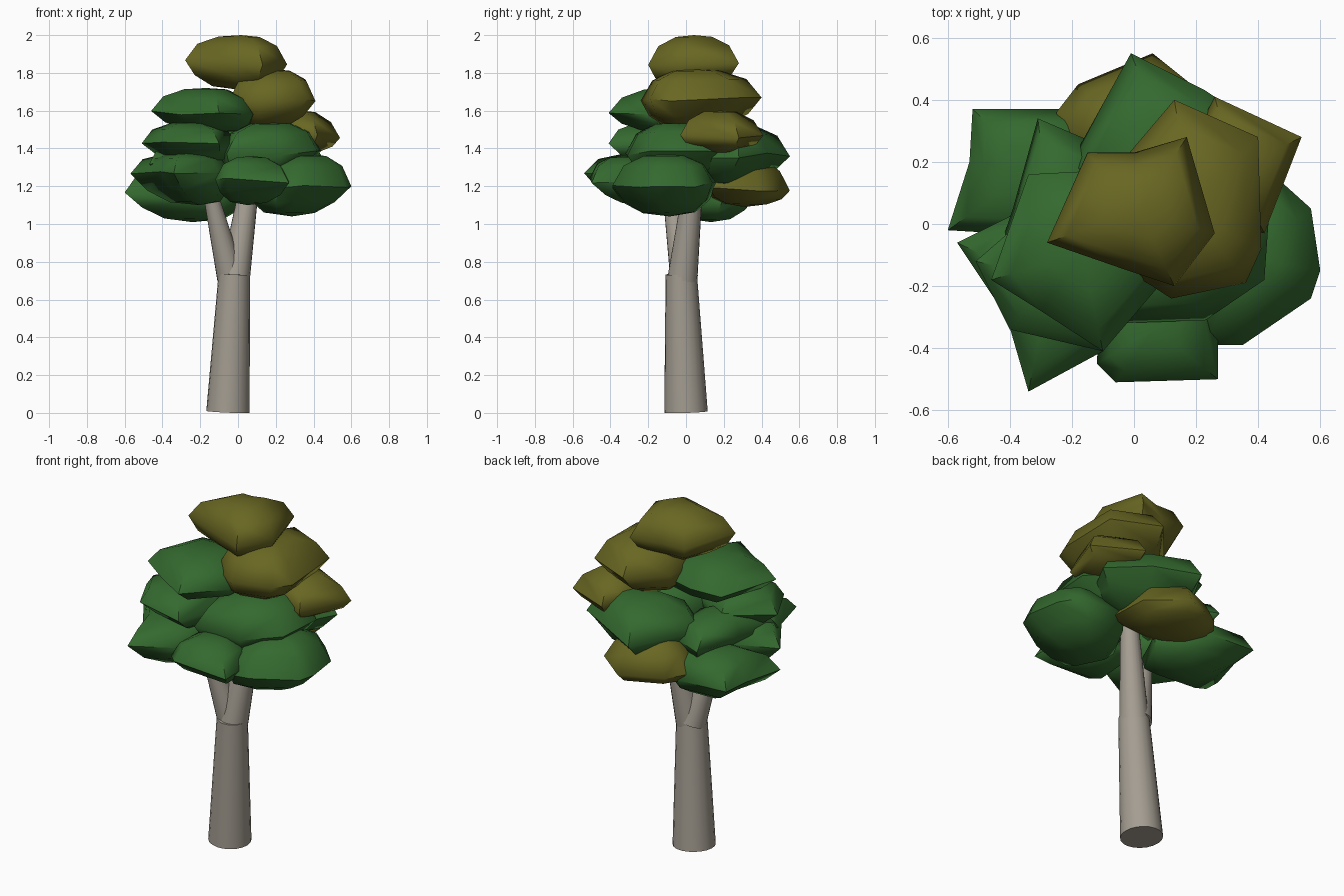
import bpy, bmesh, math, random
from mathutils import Vector

if "Cube" in bpy.data.objects:
    bpy.data.objects.remove(bpy.data.objects["Cube"], do_unlink=True)

rng = random.Random(4)


def make_material(name, rgb):
    mat = bpy.data.materials.new(name)
    mat.use_nodes = True
    colour = (*rgb, 1)
    mat.diffuse_color = colour
    mat.node_tree.nodes["Principled BSDF"].inputs["Base Color"].default_value = colour
    return mat


GREEN = make_material("leaf green", (0.034, 0.142, 0.028))
OLIVE = make_material("leaf olive", (0.14, 0.135, 0.016))
BARK = make_material("bark grey", (0.37, 0.337, 0.285))


def finish(bm, name, mat, angle):
    bmesh.ops.recalc_face_normals(bm, faces=bm.faces)
    mesh = bpy.data.meshes.new(name)
    bm.to_mesh(mesh)
    bm.free()
    obj = bpy.data.objects.new(name, mesh)
    bpy.context.collection.objects.link(obj)
    mesh.materials.append(mat)
    bpy.ops.object.select_all(action='DESELECT')
    obj.select_set(True)
    bpy.context.view_layer.objects.active = obj
    bpy.ops.object.shade_smooth_by_angle(angle=math.radians(angle))


def bridge(bm, lower, upper):
    count = len(lower)
    for i in range(count):
        j = (i + 1) % count
        bm.faces.new((lower[i], lower[j], upper[j], upper[i]))


def limb(name, start, end, r_start, r_end, sides=20):
    """Tapered round limb between two points."""
    bm = bmesh.new()
    start, end = Vector(start), Vector(end)
    axis = end - start
    turn = axis.to_track_quat('Z', 'Y')
    rings = []
    for centre, radius in ((start, r_start), (end, r_end)):
        ring = []
        for i in range(sides):
            a = math.tau * i / sides
            offset = Vector((math.cos(a), math.sin(a), 0)) * radius
            ring.append(bm.verts.new(centre + turn @ offset))
        rings.append(ring)
        bm.faces.new(ring)
    bridge(bm, *rings)
    finish(bm, name, BARK, 40)


def clump(name, mat, bottom, top, outline, rim=0.5, drift=0.25):
    """Leaf clump: an angular rim, a domed top, an underside drawn to the trunk."""
    bm = bmesh.new()
    points = [Vector((x, y, 0)) for x, y in outline]
    centre = sum(points, Vector()) / len(points)
    height = top - bottom
    wobble = [rng.uniform(-0.05, 0.05) for p in points]
    # Rings: (outline scale, height fraction)
    levels = ((0.5, 0.06), (0.82, rim * 0.48), (1, rim),
              (0.78, min(0.88, 0.5 + rim * 0.64)), (0.4, 0.97))
    rings = []
    for scale, level in levels:
        inward = centre * drift * max(0, 1 - level / rim)
        ring = []
        for p, w in zip(points, wobble):
            v = centre.lerp(p, scale) - inward
            v.z = bottom + height * (level + w * math.sin(math.pi * level))
            ring.append(bm.verts.new(v))
        rings.append(ring)
    for lower, upper in zip(rings, rings[1:]):
        bridge(bm, lower, upper)
    # Poles close the dome and the underside
    for ring, spot, z in ((rings[0], centre * (1 - drift), bottom), (rings[-1], centre, top)):
        pole = bm.verts.new((spot.x, spot.y, z))
        for i in range(len(ring)):
            bm.faces.new((ring[i], ring[(i + 1) % len(ring)], pole))
    finish(bm, name, mat, 60)


# Trunk and its two branches
limb("trunk", (-0.053, 0, 0.005), (-0.02, -0.025, 0.735), 0.115, 0.083)
limb("branch_left", (-0.018, -0.02, 0.7), (0.09, 0.06, 1.4), 0.08, 0.04)
limb("branch_right", (-0.037, -0.01, 0.715), (-0.155, -0.09, 1.2), 0.074, 0.036)

# Olive clumps, from the crown down
clump("crown_clump", OLIVE, 1.71, 2.0, [
    (-0.15, 0.23), (0, 0.23), (0.17, 0.28), (0.26, -0.03),
    (0.13, -0.2), (-0.02, -0.15), (-0.28, -0.06)])
clump("upper_left_clump", OLIVE, 1.5, 1.82, [
    (0.13, 0.4), (0.4, 0.28), (0.41, -0.08), (0.36, -0.19),
    (0.12, -0.24), (-0.05, -0.13), (-0.04, 0.2)])
clump("side_left_clump", OLIVE, 1.37, 1.6, [
    (0.54, 0.28), (0.42, -0.03), (0.24, 0), (0.15, 0.2), (0.26, 0.41)], rim=0.4, drift=0)
clump("low_back_clump", OLIVE, 1.09, 1.36, [
    (0.06, 0.55), (-0.18, 0.45), (-0.25, 0.36), (-0.22, 0.2),
    (0, 0.1), (0.25, 0.12), (0.26, 0.39)], rim=0.35, drift=0)

# Green clumps, from the top down
clump("upper_right_clump", GREEN, 1.48, 1.72, [
    (-0.34, 0.16), (-0.15, 0.17), (0.1, 0.1), (0.08, -0.2),
    (-0.1, -0.41), (-0.3, -0.28), (-0.46, -0.18)], rim=0.45)
clump("front_right_clump", GREEN, 1.31, 1.54, [
    (-0.4, -0.34), (-0.1, -0.41), (0, -0.1), (-0.28, 0.08), (-0.51, -0.12)])
clump("mid_front_clump", GREEN, 1.21, 1.54, [
    (0.42, -0.18), (0.44, 0.1), (0.3, 0.25), (0, 0.15),
    (-0.1, -0.1), (-0.06, -0.32), (0.23, -0.31)])
clump("mid_back_clump", GREEN, 1.2, 1.53, [
    (-0.01, 0.55), (0.23, 0.43), (0.45, 0.28), (0.3, 0),
    (-0.1, 0.05), (-0.22, 0.17)])
clump("mid_right_clump", GREEN, 1.2, 1.45, [
    (-0.31, 0.34), (-0.1, 0.25), (-0.05, 0), (-0.3, -0.25),
    (-0.47, -0.19), (-0.39, 0.05)])
clump("low_right_clump", GREEN, 1.1, 1.38, [
    (-0.57, -0.06), (-0.41, -0.3), (-0.34, -0.54), (-0.1, -0.41),
    (-0.04, -0.2), (-0.1, 0.05), (-0.35, 0.05)], rim=0.62)
clump("back_right_clump", GREEN, 1.01, 1.3, [
    (-0.6, -0.02), (-0.1, -0.05), (0.02, 0.2), (-0.2, 0.37),
    (-0.52, 0.37), (-0.53, 0.2)])
clump("low_left_clump", GREEN, 1.04, 1.37, [
    (0.57, 0.05), (0.6, -0.15), (0.57, -0.24), (0.35, -0.39),
    (0.22, -0.39), (0.06, -0.1), (0.2, 0.16), (0.47, 0.14)])
clump("low_front_clump", GREEN, 1.1, 1.36, [
    (-0.12, -0.45), (-0.06, -0.51), (0.27, -0.5), (0.27, -0.3),
    (0.15, -0.1), (-0.1, -0.15)])
